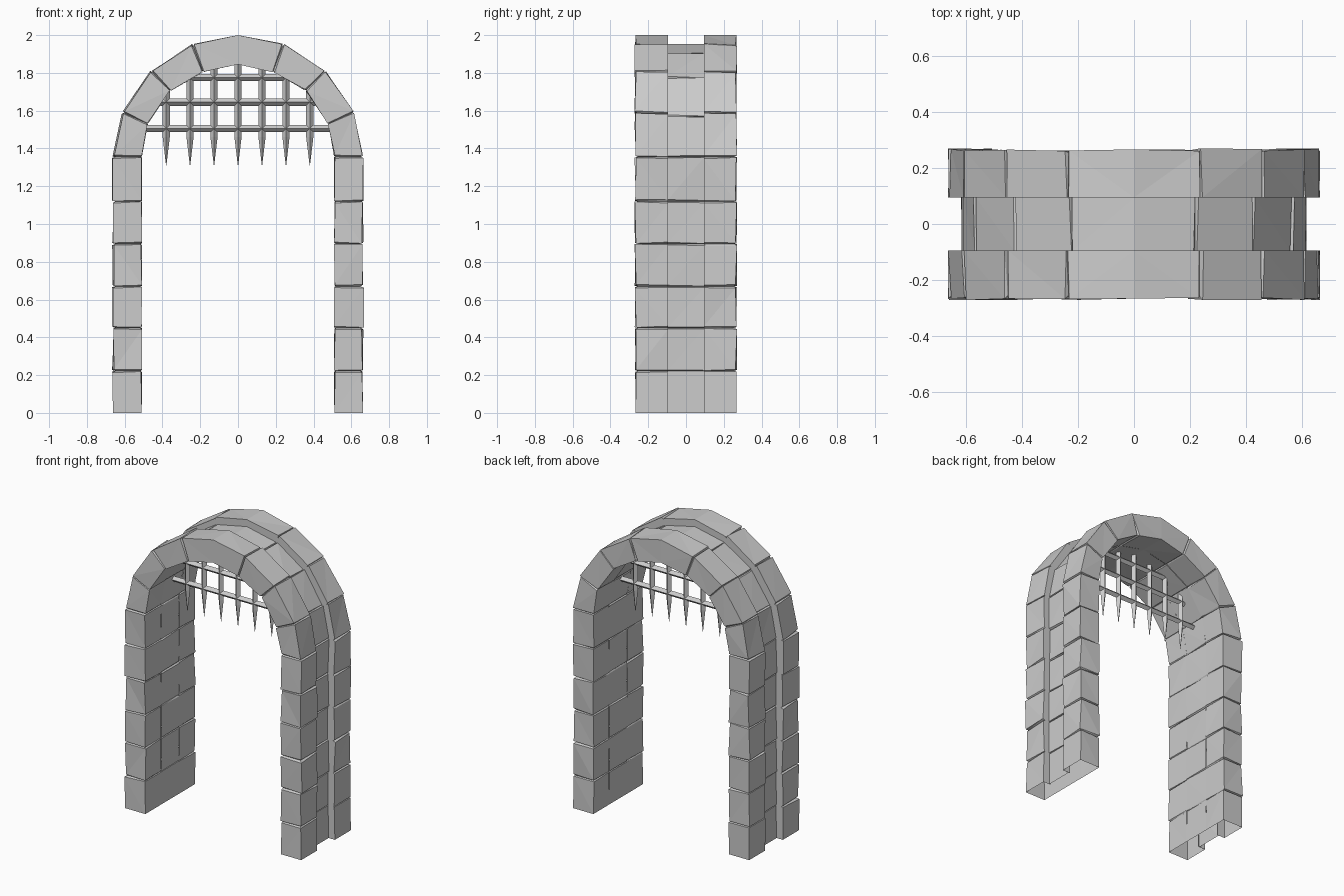
import bpy, bmesh, random
from mathutils import Vector, Matrix

if "Cube" in bpy.data.objects:
    bpy.data.objects.remove(bpy.data.objects["Cube"])

random.seed(4)

# Arch stations (outer x,z / inner x,z), right foot to crown, then mirrored
Z = [0, .222, .45, .67, .895, 1.12, 1.355]
half = [((.662, z), (.51, z)) for z in Z]
half += [((.611, 1.59), (.476, 1.53)), ((.46, 1.81), (.358, 1.705)),
         ((.24, 1.95), (.185, 1.805)), ((0, 2.0), (0, 1.845))]
left = [((-o[0], o[1]), (-i[0], i[1])) for o, i in half]
stations = left + half[-2::-1]
CROWN = len(left) - 1
MID = .31          # depth of the recessed middle course, outer 0 to inner 1


def point(k, t, y, along=0.0):
    """Point on a station: t runs outer to inner, along shifts down the path."""
    o, i = (Vector((p[0], y, p[1])) for p in stations[k])
    a = stations[max(k - 1, 0)][0]
    b = stations[min(k + 1, len(stations) - 1)][0]
    tangent = Vector((b[0] - a[0], 0, b[1] - a[1])).normalized()
    return o.lerp(i, t) + tangent * along


def make_course(name, strips):
    """Sweep open profile strips over the arch, with a sunk joint between stones."""
    bm = bmesh.new()
    for profile in strips:
        rings = []

        def add(k, side, rough, sink):
            ring = []
            for t, y in profile:
                t2, y2, s = t, y, 0
                if sink:
                    t2 += .09 if t < .5 else -.05
                    if abs(y) > .2:
                        y2 *= .955
                elif rough:
                    t2 += random.uniform(-.03, .05) * (1 if t < .5 else -.6)
                    if abs(y) > .2:
                        y2 += random.uniform(-.006, .004)
                    s = side * random.uniform(.001, .010)
                ring.append(bm.verts.new(point(k, t2, y2, s)))
            rings.append(ring)

        last = len(stations) - 1
        for k in range(last + 1):
            if k in (0, last, CROWN):
                add(k, 0, False, False)
            else:
                add(k, -1, True, False)
                add(k, 0, False, True)
                add(k, 1, True, False)
        for r0, r1 in zip(rings, rings[1:]):
            for j in range(len(profile) - 1):
                bm.faces.new((r0[j], r0[j + 1], r1[j + 1], r1[j]))
    # split the uneven stones into flat facets
    bmesh.ops.triangulate(bm, faces=bm.faces[:])
    finish(bm, name)


def finish(bm, name):
    me = bpy.data.meshes.new(name)
    bm.to_mesh(me)
    bm.free()
    ob = bpy.data.objects.new(name, me)
    bpy.context.collection.objects.link(ob)
    return ob


# Stone courses: two raised outer rings and a recessed middle ring
E, Y = .095, .267
make_course("front_stone_course", [[(MID + .06, -E), (0, -E), (0, -Y), (1, -Y), (1, -E)]])
make_course("back_stone_course", [[(1, E), (1, Y), (0, Y), (0, E), (MID + .06, E)]])
make_course("middle_stone_course", [[(MID, E), (MID, -E)], [(1, -E), (1, E)]])


def rod(bm, length, r1, r2, matrix):
    bmesh.ops.create_cone(bm, cap_ends=True, segments=4, radius1=r1, radius2=r2,
                          depth=length, matrix=matrix)


# Portcullis uprights with long spiked ends
R = .019
bm = bmesh.new()
for x, top in ((-.38, 1.70), (-.254, 1.78), (-.127, 1.83), (0, 1.855),
               (.127, 1.83), (.254, 1.78), (.38, 1.70)):
    rod(bm, top - 1.46, R, R, Matrix.Translation((x, 0, (top + 1.46) / 2)))
    rod(bm, .15, .001, R, Matrix.Translation((x, 0, 1.385)))
finish(bm, "portcullis_spikes")

# Portcullis cross bars
bm = bmesh.new()
for z, w in ((1.505, .485), (1.645, .41), (1.775, .26)):
    rod(bm, 2 * w, R, R, Matrix.Translation((0, 0, z)) @ Matrix.Rotation(1.570796, 4, 'Y'))
finish(bm, "portcullis_cross_bars")
